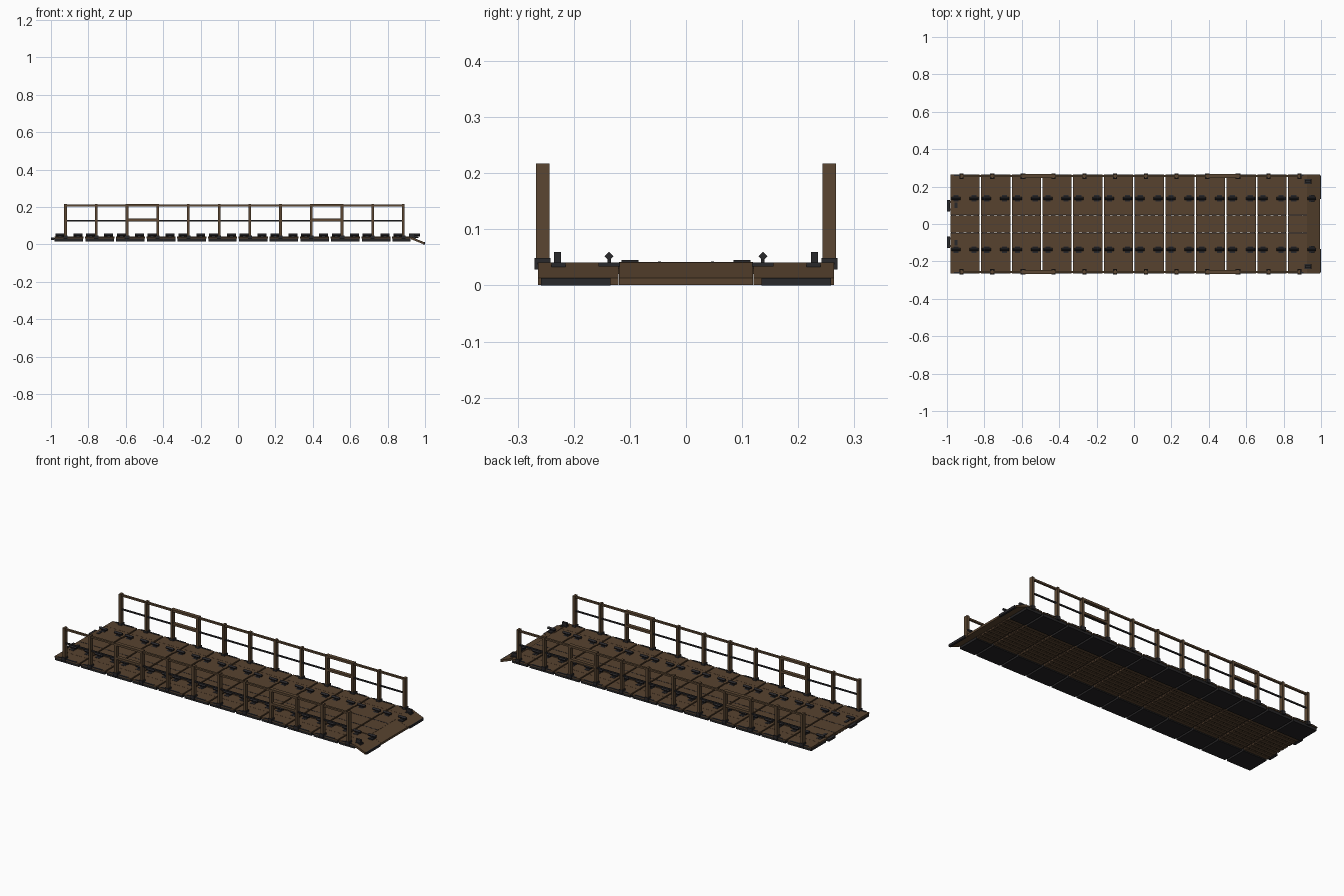
import bpy, bmesh
from mathutils import Matrix, Vector

cube = bpy.data.objects.get("Cube")
if cube:
    bpy.data.objects.remove(cube, do_unlink=True)


def material(name, rgb):
    m = bpy.data.materials.new(name)
    m.use_nodes = True
    m.diffuse_color = (*rgb, 1)
    m.node_tree.nodes["Principled BSDF"].inputs["Base Color"].default_value = (*rgb, 1)
    return m


WOOD = material("deck wood", (0.095, 0.055, 0.028))
RAILWOOD = material("railing wood", (0.105, 0.062, 0.032))
UNDERWOOD = material("batten wood", (0.06, 0.034, 0.019))
IRON = material("dark iron", (0.022, 0.021, 0.024))
FLOAT = material("float black", (0.018, 0.017, 0.018))


class Part:
    """Collects boxes and extrusions into one named object."""

    def __init__(self, name, mat):
        self.name, self.mat, self.bm = name, mat, bmesh.new()

    def box(self, x0, x1, y0, y1, z0, z1):
        mid = Vector((x0 + x1, y0 + y1, z0 + z1)) / 2
        size = (abs(x1 - x0), abs(y1 - y0), abs(z1 - z0), 1)
        bmesh.ops.create_cube(self.bm, size=1,
                              matrix=Matrix.Translation(mid) @ Matrix.Diagonal(size))

    def both(self, x0, x1, y0, y1, z0, z1):
        for s in (1, -1):
            self.box(x0, x1, s * y0, s * y1, z0, z1)

    def prism(self, points, direction):
        verts = [self.bm.verts.new(p) for p in points]
        face = self.bm.faces.new(verts)
        out = bmesh.ops.extrude_face_region(self.bm, geom=[face])["geom"]
        bmesh.ops.translate(self.bm, vec=direction,
                            verts=[g for g in out if isinstance(g, bmesh.types.BMVert)])

    def done(self):
        bmesh.ops.recalc_face_normals(self.bm, faces=self.bm.faces)
        mesh = bpy.data.meshes.new(self.name)
        self.bm.to_mesh(mesh)
        self.bm.free()
        mesh.materials.append(self.mat)
        bpy.context.collection.objects.link(bpy.data.objects.new(self.name, mesh))


COUNT, PITCH, START, GAP = 12, 0.1642, -0.986, 0.004
RAMP = 0.925
sections = []
for i in range(COUNT):
    a = START + i * PITCH + GAP
    b = START + (i + 1) * PITCH - GAP
    sections.append((a, b if i < COUNT - 1 else RAMP))

# Deck: wide side boards and three raised centre boards on each section
side = Part("side_deck", WOOD)
centre = Part("centre_deck", WOOD)
for a, b in sections:
    for y0, y1 in ((0.12, 0.19), (0.191, 0.264)):
        side.both(a, b, y0, y1, 0.032, 0.039)
    centre.box(a, b, -0.046, 0.046, 0.031, 0.042)
    centre.both(a, b, 0.049, 0.119, 0.031, 0.042)
side.done()
centre.done()

# Iron straps bridging the seams between centre boards
straps = Part("seam_straps", IRON)
for a, b in sections:
    n = 4
    step = (b - a) / n
    for k in range(n):
        x = a + (k + 0.5) * step
        straps.both(x - 0.012, x + 0.012, 0.045, 0.05, 0.038, 0.0425)
straps.done()

# Floats under both sides
floats = Part("floats", FLOAT)
for a, b in sections:
    floats.both(a + 0.002, b - 0.002, 0.13, 0.261, 0.016, 0.0318)
floats.done()

# Lengthwise slats and cross battens beneath the centre
slats = Part("under_slats", WOOD)
battens = Part("cross_battens", UNDERWOOD)
for a, b in sections:
    for k in range(9):
        y = -0.116 + k * 0.029
        slats.box(a + 0.004, b - 0.004, y - 0.011, y + 0.011, 0.02, 0.025)
    for x in (a + 0.012, b - 0.012):
        battens.box(x - 0.009, x + 0.009, -0.13, 0.13, 0.0248, 0.0312)
slats.done()
battens.done()

# Inner mooring cleats: base plate, stem and diamond bar
cleats = Part("inner_cleats", IRON)
R = 0.008
for i in range(COUNT):
    for off in (-0.048, 0.048):
        x = START + (i + 0.5) * PITCH + off
        for s in (1, -1):
            y = s * 0.137
            cleats.box(x - 0.014, x + 0.014, y - 0.019, y + 0.019, 0.034, 0.0405)
            cleats.box(x - 0.01, x + 0.01, y - 0.003, y + 0.003, 0.039, 0.05)
            cleats.prism([(x - 0.024, y + dy, 0.052 + dz) for dy, dz in
                          ((R, 0), (0, R), (-R, 0), (0, -R))], (0.048, 0, 0))
cleats.done()

# Railing posts and their iron clamps
post_x = [-0.922 + i * PITCH for i in range(COUNT)]
posts = Part("railing_posts", RAILWOOD)
clamps = Part("post_clamps", IRON)
for i, x in enumerate(post_x):
    posts.both(x - 0.007, x + 0.007, 0.243, 0.267, 0.03, 0.217)
    w = 0.014 if i in (2, 9) else 0.011
    clamps.both(x - w, x + w, 0.2415, 0.27, 0.028, 0.049)
posts.done()
clamps.done()

# Handrails, thin middle bars and the two reinforced bays
handrail = Part("handrails", RAILWOOD)
handrail.both(post_x[0], post_x[-1], 0.25, 0.262, 0.203, 0.213)
for i in (2, 8):
    for z in (0.204, 0.126):
        handrail.both(post_x[i], post_x[i + 1], 0.245, 0.266, z, z + 0.013)
handrail.done()
midbar = Part("middle_bars", IRON)
midbar.both(post_x[0], post_x[-1], 0.252, 0.259, 0.124, 0.132)
midbar.done()

# Outer edge strip along each section
edge = Part("edge_strips", IRON)
for a, b in sections:
    edge.both(a + 0.02, b - 0.02, 0.256, 0.265, 0.037, 0.041)
edge.done()

# Sloping boards of the landing ramp
ramp = Part("landing_ramp", WOOD)
for y0, y1 in ((-0.264, -0.12), (-0.119, 0.119), (0.12, 0.264)):
    ramp.prism([(x, y0, z) for x, z in
                ((RAMP, 0.041), (0.994, 0.013), (0.994, 0.001), (RAMP, 0.028))],
               (0, y1 - y0, 0))
ramp.done()
lips = Part("ramp_lips", IRON)
lips.both(0.988, 1.0, 0.135, 0.258, 0.0, 0.013)
lips.done()

# Low bollards beside the ramp
bollards = Part("ramp_bollards", IRON)
bollards.both(0.912, 0.948, 0.215, 0.24, 0.033, 0.041)
bollards.both(0.915, 0.945, 0.223, 0.235, 0.04, 0.06)
bollards.done()

# Coupling hooks at the far end
hooks = Part("coupling_hooks", IRON)
hooks.both(-1.0, -0.984, 0.068, 0.128, 0.025, 0.037)
for y in (0.078, 0.118):
    hooks.both(-0.99, -0.95, y - 0.006, y + 0.006, 0.027, 0.034)
hooks.both(-0.96, -0.945, 0.085, 0.115, 0.04, 0.045)
hooks.done()
